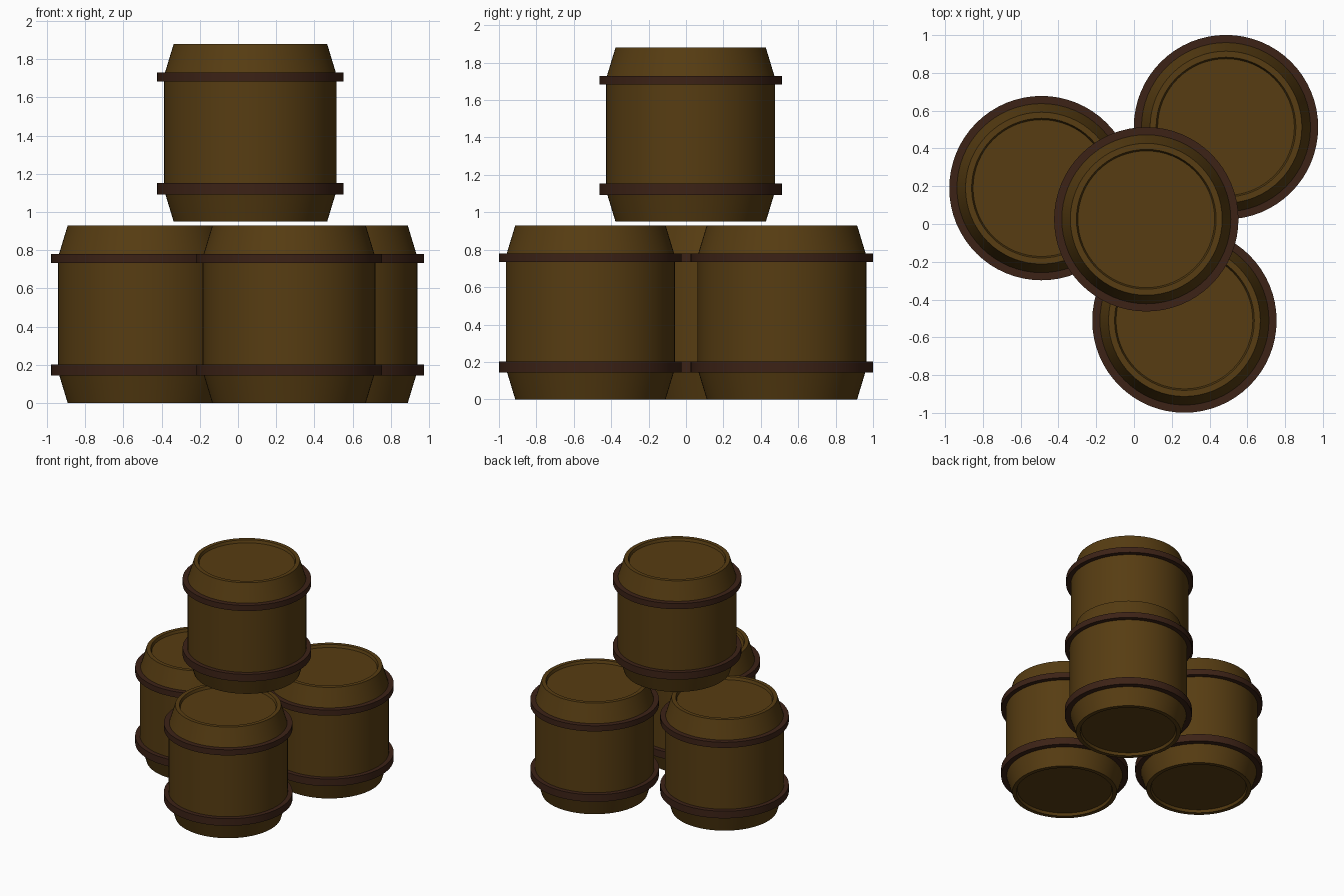
import bpy, bmesh
from math import radians, sin, cos, tau

if "Cube" in bpy.data.objects:
    bpy.data.objects.remove(bpy.data.objects["Cube"])

SIDES = 64


def material(name, color):
    m = bpy.data.materials.new(name)
    m.diffuse_color = color
    m.use_nodes = True
    m.node_tree.nodes["Principled BSDF"].inputs["Base Color"].default_value = m.diffuse_color
    return m


wood = material("wood", (0.095, 0.046, 0.006, 1))
iron = material("iron", (0.045, 0.016, 0.008, 1))


def lathe(name, profile, mat, loc, closed=False):
    """Revolve (radius, z) points about z; open profiles get end caps."""
    bm = bmesh.new()
    rings = [[bm.verts.new((r * cos(tau * i / SIDES), r * sin(tau * i / SIDES), z))
              for i in range(SIDES)] for r, z in profile]
    pairs = list(zip(rings, rings[1:]))
    if closed:
        pairs.append((rings[-1], rings[0]))
    else:
        bm.faces.new(rings[0][::-1])
        bm.faces.new(rings[-1])
    for a, b in pairs:
        for i in range(SIDES):
            j = (i + 1) % SIDES
            bm.faces.new((a[i], a[j], b[j], b[i]))
    bmesh.ops.recalc_face_normals(bm, faces=bm.faces)
    mesh = bpy.data.meshes.new(name)
    bm.to_mesh(mesh)
    bm.free()
    mesh.materials.append(mat)
    ob = bpy.data.objects.new(name, mesh)
    ob.location = loc
    bpy.context.collection.objects.link(ob)
    bpy.ops.object.select_all(action='DESELECT')
    ob.select_set(True)
    bpy.context.view_layer.objects.active = ob
    bpy.ops.object.shade_smooth_by_angle(angle=radians(15))
    return ob


H = 0.93
# staved body with tapered ends and recessed lids
lower = [(0.362, 0.022), (0.37, 0), (0.402, 0), (0.452, 0.165)]
body = lower + [(r, H - z) for r, z in reversed(lower)]


def hoop(z0, z1):
    return [(0.435, z0), (0.488, z0), (0.488, z1), (0.435, z1)]


barrels = {
    "left": (-0.49, 0.19, 0),
    "back_right": (0.487, 0.513, 0),
    "front": (0.267, -0.511, 0),
    "top": (0.065, 0.025, 0.95),
}
for label, loc in barrels.items():
    lathe("barrel_" + label, body, wood, loc)
    lathe("lower_hoop_" + label, hoop(0.143, 0.203), iron, loc, True)
    lathe("upper_hoop_" + label, hoop(0.733, 0.78), iron, loc, True)
